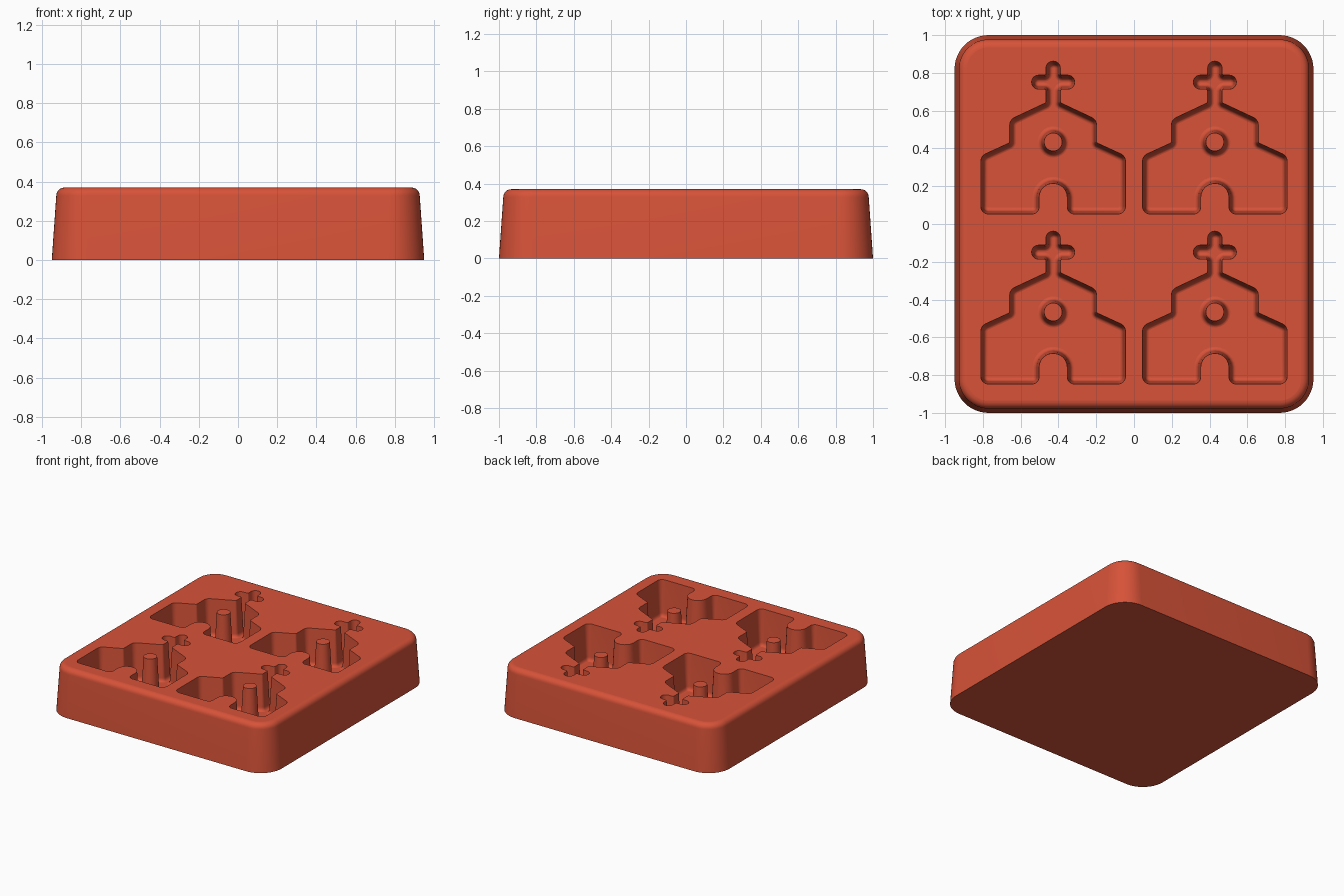
import bpy, bmesh, math
from mathutils import Vector

HEIGHT, FLOOR = 0.37, 0.09
CENTRES = [(x, y) for x in (-0.428, 0.428) for y in (-0.9, 0)]

if "Cube" in bpy.data.objects:
    bpy.data.objects.remove(bpy.data.objects["Cube"], do_unlink=True)

red = bpy.data.materials.new("terracotta red")
red.use_nodes = True
colour = (0.68, 0.085, 0.04, 1)
red.diffuse_color = colour
red.node_tree.nodes["Principled BSDF"].inputs["Base Color"].default_value = colour


def rounded(corners, steps=6):
    """Closed outline from (x, y, radius) corners."""
    out = []
    for i, (x, y, r) in enumerate(corners):
        p = Vector((x, y))
        a = (Vector(corners[i - 1][:2]) - p).normalized()
        b = (Vector(corners[(i + 1) % len(corners)][:2]) - p).normalized()
        half = a.angle(b) / 2
        centre = p + (a + b).normalized() * r / math.sin(half)
        start = p + a * r / math.tan(half) - centre
        end = p + b * r / math.tan(half) - centre
        first = math.atan2(start.y, start.x)
        turn = math.atan2(start.x * end.y - start.y * end.x, start.dot(end))
        for k in range(steps + 1):
            t = first + turn * k / steps
            out.append(centre + r * Vector((math.cos(t), math.sin(t))))
    return out


def inset(outline, d):
    """Move a counter-clockwise outline inward by d."""
    out = []
    for i, p in enumerate(outline):
        e1 = (p - outline[i - 1]).normalized()
        e2 = (outline[(i + 1) % len(outline)] - p).normalized()
        n1, n2 = Vector((-e1.y, e1.x)), Vector((-e2.y, e2.x))
        out.append(p + (n1 + n2) * d / (1 + n1.dot(n2)))
    return out


def loft(bm, outline, layers, offset=(0, 0)):
    """Closed solid through (inset, z) layers, listed from bottom to top."""
    rings = [[bm.verts.new((p.x + offset[0], p.y + offset[1], z))
              for p in inset(outline, d)] for d, z in layers]
    n = len(outline)
    for low, high in zip(rings, rings[1:]):
        for i in range(n):
            j = (i + 1) % n
            bm.faces.new((low[i], low[j], high[j], high[i]))
    bm.faces.new(rings[0][::-1])
    bm.faces.new(rings[-1])


def finish(name, bm):
    mesh = bpy.data.meshes.new(name)
    bm.to_mesh(mesh)
    bm.free()
    mesh.materials.append(red)
    obj = bpy.data.objects.new(name, mesh)
    bpy.context.collection.objects.link(obj)
    return obj


def activate(obj):
    bpy.ops.object.select_all(action='DESELECT')
    obj.select_set(True)
    bpy.context.view_layer.objects.active = obj


def smooth(obj):
    activate(obj)
    bpy.ops.object.shade_smooth_by_angle(angle=math.radians(35))
    for f in obj.data.polygons:
        if abs(f.normal.z) > 0.999:
            f.use_smooth = False


quarter = [math.pi / 2 * k / 6 for k in range(7)]

# Tapered block with a rounded top rim
block_outline = rounded([(-0.95, -1, 0.18), (0.95, -1, 0.18),
                         (0.95, 1, 0.18), (-0.95, 1, 0.18)], 12)
rim = 0.042
bm = bmesh.new()
loft(bm, block_outline, [(0, 0)] + [
    (0.023 + rim * (1 - math.cos(t)), HEIGHT - rim + rim * math.sin(t)) for t in quarter])
block = finish("mould_block", bm)

# Chapel outline: right half from the door arch up to the cross, then mirrored
half = [(0.075, 0.215, 0.074), (0.075, 0.053, 0.037), (0.383, 0.053, 0.04),
        (0.383, 0.36, 0.045), (0.23, 0.43, 0.012), (0.23, 0.552, 0.045),
        (0.038, 0.642, 0.012), (0.038, 0.714, 0.01), (0.114, 0.714, 0.0365),
        (0.114, 0.788, 0.0365), (0.038, 0.788, 0.01), (0.038, 0.862, 0.037)]
chapel = rounded(half + [(-x, y, r) for x, y, r in reversed(half)])

# Wall section shared by cavities and pins: floor fillet, then a slight draft
wall = [(0.014 + 0.0205 * (1 - math.sin(t)), FLOOR + 0.03 * (1 - math.cos(t)))
        for t in quarter]

# Four chapel cavities
bm = bmesh.new()
for c in CENTRES:
    loft(bm, chapel, wall + [(0, HEIGHT), (0, HEIGHT + 0.1)], c)
cutter = finish("cavity_cutter", bm)
cutter.hide_render = True
activate(block)
cut = block.modifiers.new("cavities", 'BOOLEAN')
cut.operation, cut.solver, cut.object = 'DIFFERENCE', 'EXACT', cutter
bpy.ops.object.modifier_apply(modifier=cut.name)
bpy.data.objects.remove(cutter, do_unlink=True)
smooth(block)

# Round window pins standing in the cavities
circle = [0.048 * Vector((math.cos(t), math.sin(t)))
          for t in (math.tau * k / 32 for k in range(32))]
bm = bmesh.new()
for x, y in CENTRES:
    loft(bm, circle, [(-0.0345, FLOOR - 0.02)] + [(-d, z) for d, z in wall]
         + [(0, HEIGHT)], (x, y + 0.434))
smooth(finish("window_pins", bm))
